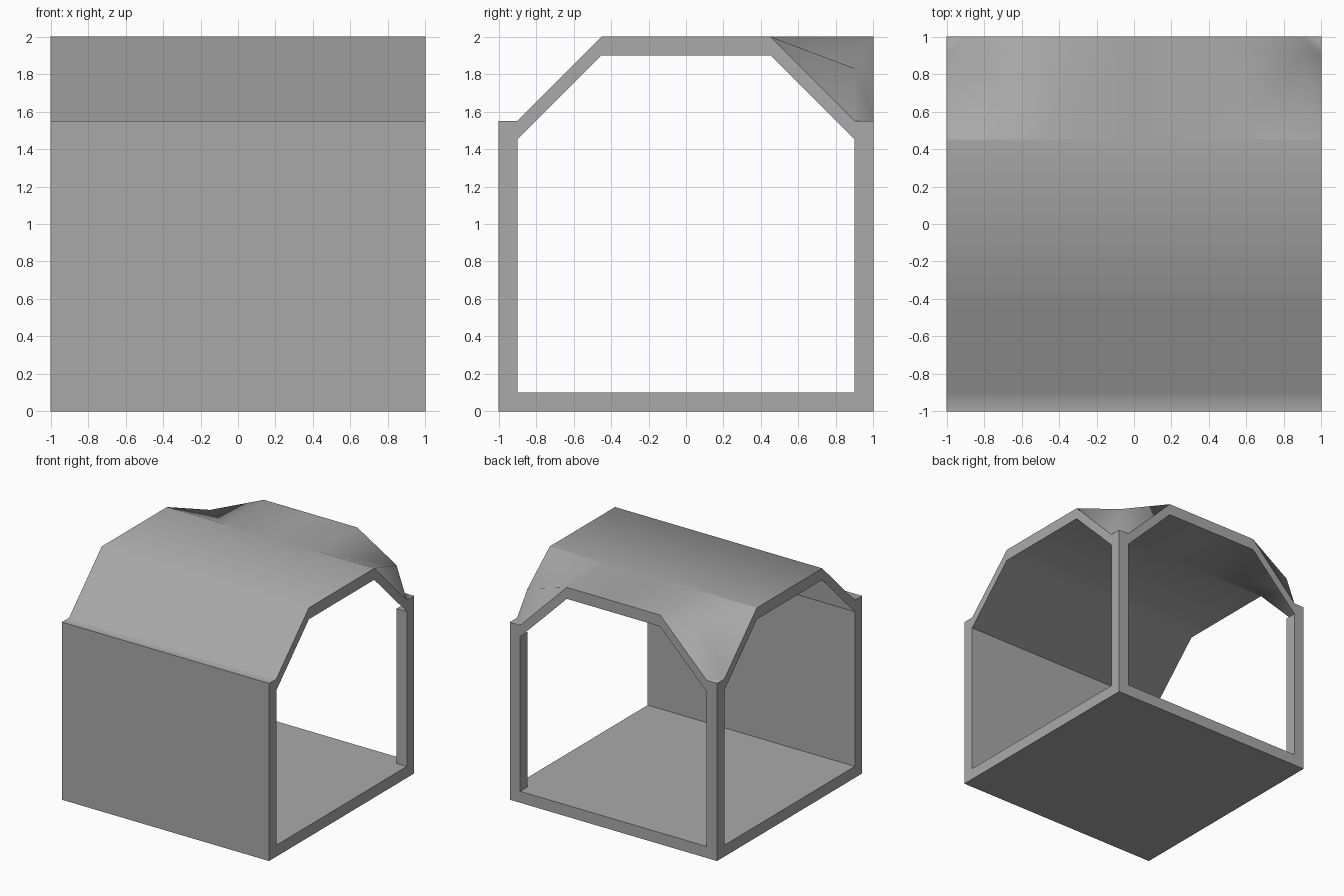
import bpy
import bmesh
from mathutils import Vector

cube = bpy.data.objects.get("Cube")
if cube:
    bpy.data.objects.remove(cube, do_unlink=True)

T = 0.1        # wall thickness
W = 1 - T      # inner half width
R = 0.45       # half width of the flat roof
EAVE, TOP = 1.55, 2.0

grey = bpy.data.materials.new("plain_grey")
grey.use_nodes = True
colour = (0.4, 0.4, 0.4, 1)
grey.diffuse_color = colour
grey.node_tree.nodes["Principled BSDF"].inputs["Base Color"].default_value = colour


def add_object(name, bm):
    mesh = bpy.data.meshes.new(name)
    bm.to_mesh(mesh)
    bm.free()
    mesh.materials.append(grey)
    obj = bpy.data.objects.new(name, mesh)
    bpy.context.collection.objects.link(obj)
    return obj


def box(name, low, high):
    low, high = Vector(low), Vector(high)
    bm = bmesh.new()
    bmesh.ops.create_cube(bm, size=1)
    bmesh.ops.scale(bm, vec=high - low, verts=bm.verts)
    bmesh.ops.translate(bm, vec=(low + high) / 2, verts=bm.verts)
    return add_object(name, bm)


# Floor, closed front wall and the two back posts
box("floor", (-1, -1, 0), (1, 1, T))
box("front_wall", (-1, -1, T), (1, -W, EAVE - T))
box("back_left_post", (W, W, T), (1, 1, EAVE - T))
box("back_right_post", (-1, W, T), (-W, 1, EAVE - T))

# Roof: half of the upper skin, front ledge to the back edge of the flat
profile = [(-1, EAVE), (-W, EAVE), (-R, TOP), (R, TOP)]
half = [[(0, y0, z0), (1, y0, z0), (1, y1, z1), (0, y1, z1)]
        for (y0, z0), (y1, z1) in zip(profile, profile[1:])]

# Back branch of the roof, and the corner where it meets the side branch
inner = (R, R, TOP)
side_top, side_low = (1, R, TOP), (1, W, EAVE)
back_top, back_low = (R, 1, TOP), (W, 1, EAVE)
peak, tip = (W, W, 1.83), (1, 1, EAVE)
half += [
    [(0, R, TOP), inner, back_top, (0, 1, TOP)],
    [inner, side_top, peak], [inner, peak, back_top],
    [side_top, side_low, peak], [peak, back_low, back_top],
    [peak, side_low, back_low], [side_low, tip, back_low],
]

# Mirror the skin and weld it
bm = bmesh.new()
for side in (1, -1):
    for face in half:
        verts = [bm.verts.new((side * x, y, z)) for x, y, z in face]
        bm.faces.new(verts[::side])
bmesh.ops.remove_doubles(bm, verts=bm.verts, dist=0.0001)
# Join the flat's front edge to the inner corners
for side in (1, -1):
    for f in bm.faces:
        f.smooth = True

# Drop a copy for the ceiling and close the rim with flat faces
rim = [e for e in bm.edges if e.is_boundary]
copy = bmesh.ops.duplicate(bm, geom=bm.verts[:] + bm.edges[:] + bm.faces[:])
lower = copy["vert_map"]
bmesh.ops.translate(bm, vec=(0, 0, -T),
                    verts=[g for g in copy["geom"] if isinstance(g, bmesh.types.BMVert)])
for e in rim:
    a, b = e.verts
    if abs(a.co.y - b.co.y) < 0.001 and abs(a.co.y - R) < 0.001:
        continue  # seam inside the flat roof
    bm.faces.new((a, b, lower[b], lower[a])).smooth = False
bmesh.ops.recalc_face_normals(bm, faces=bm.faces)
add_object("roof", bm)
